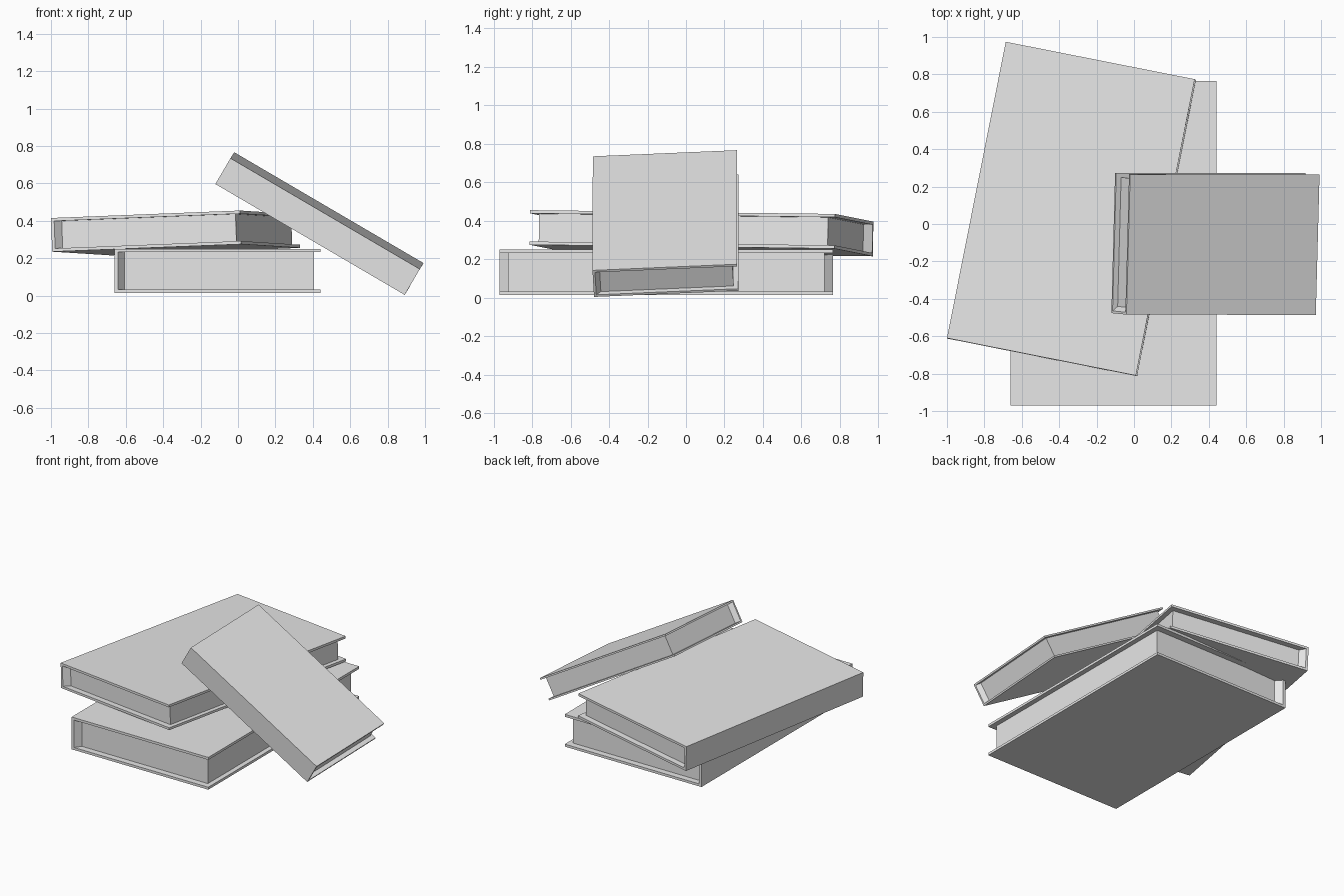
import bpy, bmesh
from mathutils import Vector, Matrix

cube = bpy.data.objects.get("Cube")
if cube:
    bpy.data.objects.remove(cube, do_unlink=True)

grey = bpy.data.materials.new("light_grey")
grey.use_nodes = True
colour = (0.8, 0.8, 0.8, 1)
grey.diffuse_color = colour
grey.node_tree.nodes["Principled BSDF"].inputs["Base Color"].default_value = colour


def prism(name, profile, sweep, matrix):
    """Extrude a closed flat profile along the sweep vector."""
    bm = bmesh.new()
    face = bm.faces.new([bm.verts.new(p) for p in profile])
    grown = bmesh.ops.extrude_face_region(bm, geom=[face], use_keep_orig=True)["geom"]
    bmesh.ops.translate(bm, vec=sweep,
                        verts=[g for g in grown if isinstance(g, bmesh.types.BMVert)])
    bmesh.ops.recalc_face_normals(bm, faces=bm.faces)
    mesh = bpy.data.meshes.new(name)
    bm.to_mesh(mesh)
    bm.free()
    mesh.materials.append(grey)
    obj = bpy.data.objects.new(name, mesh)
    obj.matrix_world = matrix
    bpy.context.collection.objects.link(obj)


def book(name, top_corner, across, along, thick):
    """Book placed by one top spine corner, its width and its spine vectors."""
    across, along = Vector(across), Vector(along)
    w, l = across.length, along.length
    x = across.normalized()
    z = x.cross(along).normalized()
    y = z.cross(x)
    corner = Vector(top_corner) - z * thick
    matrix = Matrix.Translation(corner) @ Matrix((x, y, z)).transposed().to_4x4()

    s = w / 1.1
    board, gutter, fore, end = 0.018 * s, 0.053 * s, 0.035 * s, 0.045 * s

    # Case: two boards joined by the spine, as one C-shaped section
    section = [(0, 0), (w, 0), (w, board), (board, board),
               (board, thick - board), (w, thick - board), (w, thick), (0, thick)]
    prism(name + "_cover", [(a, 0, b) for a, b in section], (0, l, 0), matrix)

    # Page block, flaring out to meet the spine at both ends
    outline = [(board, 0), (gutter, end), (w - fore, end),
               (w - fore, l - end), (gutter, l - end), (board, l)]
    prism(name + "_pages", [(a, b, board) for a, b in outline],
          (0, 0, thick - 2 * board), matrix)


book("bottom_book", (-0.66, -0.97, 0.25), (1.1, 0, 0), (0, 1.735, 0), 0.235)
book("middle_book", (-1.0, -0.61, 0.415), (1.01, -0.2, 0.04), (0.31, 1.585, -0.02), 0.18)
book("leaning_book", (0.972, -0.486, 0.142), (0.02, 0.75, 0.032), (-1.012, 0.011, 0.593), 0.16)
